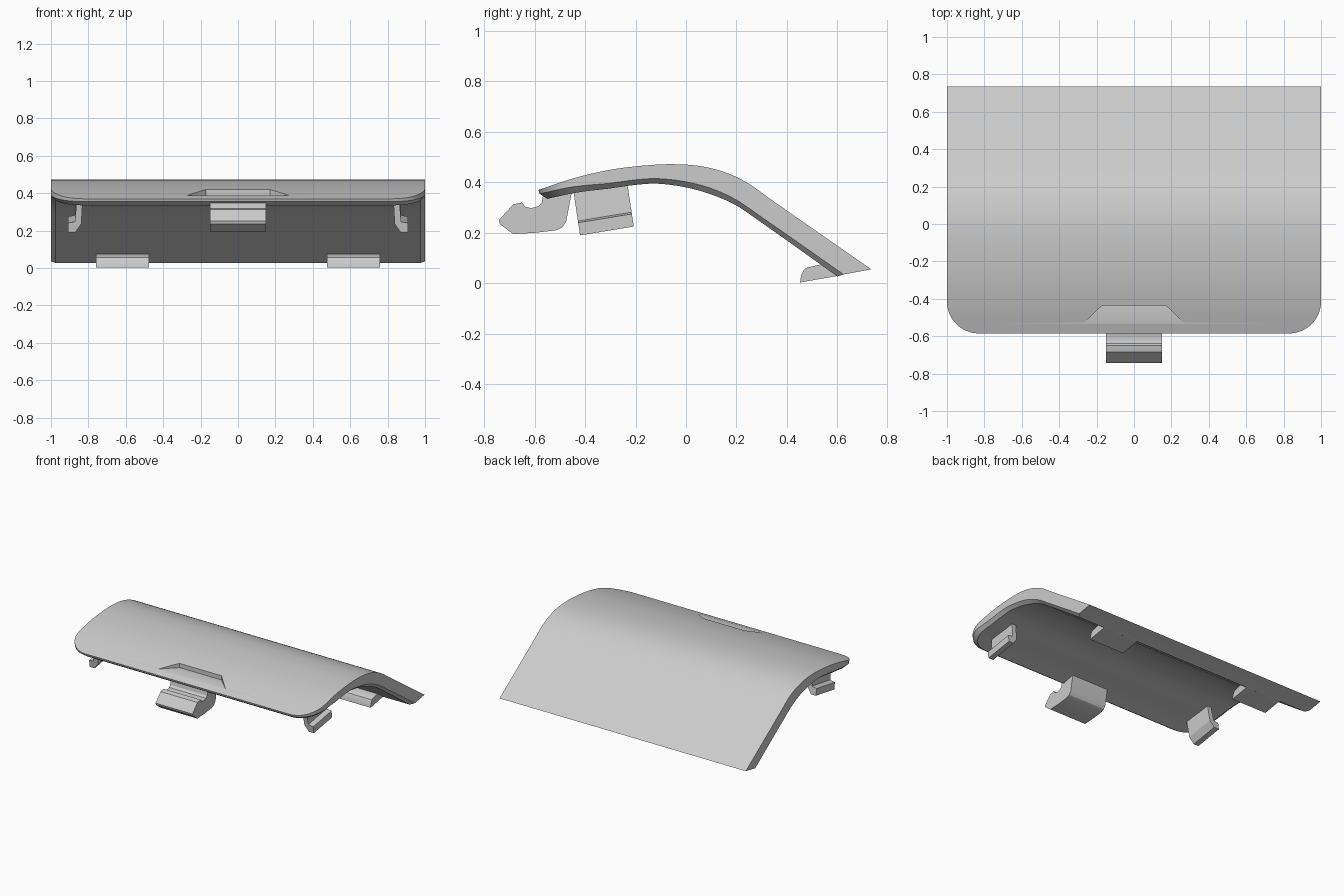
import bpy
import bmesh
import math

if "Cube" in bpy.data.objects:
    bpy.data.objects.remove(bpy.data.objects["Cube"], do_unlink=True)

grey = bpy.data.materials.new("light_grey_plastic")
grey.use_nodes = True
COLOUR = (0.6, 0.6, 0.6, 1)
grey.diffuse_color = COLOUR
grey.node_tree.nodes["Principled BSDF"].inputs["Base Color"].default_value = COLOUR


def finish(name, bm):
    bmesh.ops.recalc_face_normals(bm, faces=bm.faces)
    mesh = bpy.data.meshes.new(name)
    bm.to_mesh(mesh)
    bm.free()
    mesh.materials.append(grey)
    obj = bpy.data.objects.new(name, mesh)
    bpy.context.collection.objects.link(obj)
    return obj


def prism(name, start, end):
    """Solid between two matching outlines."""
    bm = bmesh.new()
    a = [bm.verts.new(p) for p in start]
    b = [bm.verts.new(p) for p in end]
    bm.faces.new(a)
    bm.faces.new(b)
    for i in range(len(a)):
        j = (i + 1) % len(a)
        bm.faces.new((a[i], a[j], b[j], b[i]))
    return finish(name, bm)


def x_prism(name, profile, x0, x1):
    return prism(name, [(x0, y, z) for y, z in profile], [(x1, y, z) for y, z in profile])


def smooth_profile(points, steps=10):
    """Cubic curve z(y) through the points, denser at the front edge."""
    sec = [(b[1] - a[1]) / (b[0] - a[0]) for a, b in zip(points, points[1:])]
    slope = [sec[0]] + [(p + q) / 2 for p, q in zip(sec, sec[1:])] + [sec[-1]]
    out = []
    for i, (a, b) in enumerate(zip(points, points[1:])):
        h = b[0] - a[0]
        for k in range(steps):
            t = k / steps
            if i == 0:
                t = t * t
            z = ((1 + 2 * t) * (1 - t) ** 2 * a[1] + t * t * (3 - 2 * t) * b[1]
                 + h * t * (1 - t) * ((1 - t) * slope[i] - t * slope[i + 1]))
            out.append((a[0] + h * t, z))
    return out + [points[-1]]


def layer(points, width, radius):
    """Rows of (half width, y, z) with rounded front corners."""
    front = points[0][0]
    rows = []
    for y, z in smooth_profile(points):
        d = max(0, radius - (y - front))
        rows.append((width - radius + math.sqrt(max(0, radius ** 2 - d * d)), y, z))
    return rows


# Curved cover: outer skin, lower side edge, and bevelled underside
top = layer([(-.585, .37), (-.45, .415), (-.3, .45), (-.15, .468), (-.05, .472),
             (.06, .464), (.16, .438), (.24, .4), (.34, .33), (.735, .055)], 1, .17)
side = layer([(-.58, .355), (-.45, .382), (-.3, .397), (-.2, .41), (-.12, .415),
              (0, .402), (.1, .376), (.2, .33), (.3, .262), (.625, .035)], 1, .17)
under = layer([(-.55, .335), (-.43, .36), (-.3, .376), (-.2, .39), (-.12, .395),
               (0, .38), (.1, .352), (.2, .308), (.3, .24), (.6, .027)], .975, .15)
bm = bmesh.new()
rings = []
for t, s, u in zip(top, side, under):
    rings.append([bm.verts.new((sign * w, y, z)) for sign, (w, y, z) in
                  ((-1, t), (1, t), (1, s), (1, u), (-1, u), (-1, s))])
for a, b in zip(rings, rings[1:]):
    for i in range(6):
        j = (i + 1) % 6
        bm.faces.new((a[i], a[j], b[j], b[i]))
for r in (rings[0], rings[-1]):
    bm.faces.new((r[0], r[1], r[2], r[5]))
    bm.faces.new((r[5], r[2], r[3], r[4]))
cover = finish("cover", bm)

# Thumb recess with a flat floor
plan = [(-.17, -.435), (.17, -.435), (.34, -.6), (-.34, -.6)]
cutter = prism("recess_cutter", [(x, y, .388) for x, y in plan], [(x, y, .6) for x, y in plan])
cutter.hide_render = True
cut = cover.modifiers.new("thumb_recess", 'BOOLEAN')
cut.operation = 'DIFFERENCE'
cut.solver = 'EXACT'
cut.object = cutter
graph = bpy.context.evaluated_depsgraph_get()
carved = bpy.data.meshes.new_from_object(cover.evaluated_get(graph))
cover.modifiers.clear()
cover.data = carved
bpy.data.objects.remove(cutter, do_unlink=True)

# Front latch
latch = x_prism("front_latch", [
    (-.565, .362), (-.572, .32), (-.585, .305), (-.615, .298), (-.638, .304), (-.65, .32),
    (-.685, .313), (-.742, .25), (-.738, .235), (-.685, .195), (-.6, .2), (-.515, .21),
    (-.49, .222), (-.475, .245), (-.455, .35), (-.45, .375)], -.15, .15)

# Rear tabs and side clips, one of each per side
parts = [cover, latch]
clip = [(.83, .37), (.838, .235), (.87, .19), (.91, .19), (.91, .24), (.872, .247), (.862, .37)]
for label, s in (("right", -1), ("left", 1)):
    parts.append(x_prism(label + "_rear_tab", [
        (.452, .003), (.456, .03), (.468, .055), (.48, .062), (.535, .075), (.56, .072),
        (.61, .045), (.61, .031)], s * .475, s * .76))
    near = [(s * x, -.42 - .15 * (z - .19), z) for x, z in clip]
    far = [(x, y + .213, z + .035) for x, y, z in near]
    parts.append(prism(label + "_side_clip", near, far))

bpy.ops.object.select_all(action='DESELECT')
for obj in parts:
    obj.select_set(True)
bpy.context.view_layer.objects.active = cover
bpy.ops.object.shade_smooth_by_angle(angle=math.radians(28))
